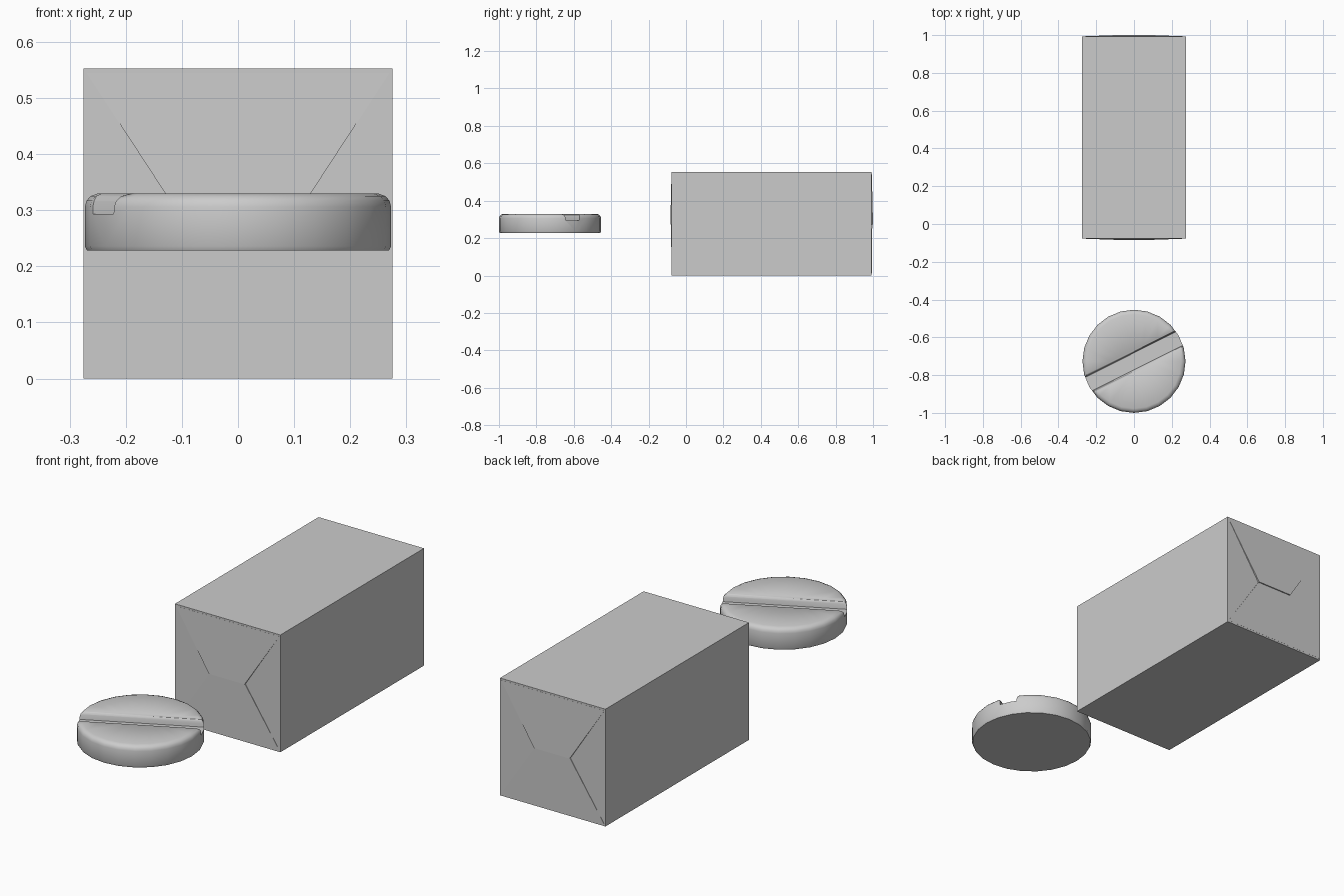
import bpy, bmesh, math
from mathutils import Matrix, Vector

if "Cube" in bpy.data.objects:
    bpy.data.objects.remove(bpy.data.objects["Cube"])


def make_object(name, bm):
    bmesh.ops.recalc_face_normals(bm, faces=bm.faces[:])
    mesh = bpy.data.meshes.new(name)
    bm.to_mesh(mesh)
    bm.free()
    ob = bpy.data.objects.new(name, mesh)
    bpy.context.collection.objects.link(ob)
    return ob


def smooth(ob, angle):
    bpy.ops.object.select_all(action='DESELECT')
    ob.select_set(True)
    bpy.context.view_layer.objects.active = ob
    bpy.ops.object.shade_smooth_by_angle(angle=math.radians(angle))


# Wrapped block
HALF, TOP, Y0, Y1 = 0.275, 0.553, -0.077, 0.993
bm = bmesh.new()
bmesh.ops.create_cube(bm, size=1, matrix=Matrix.Translation((0, (Y0 + Y1) / 2, TOP / 2))
                      @ Matrix.Diagonal((2 * HALF, Y1 - Y0, TOP, 1)))
make_object("wrapped_block", bm)


# Folded paper flaps: thin wedges tapering out towards the block edges
def flap(name, z_edge, z_tip, thickness, y_face, out):
    bm = bmesh.new()
    outline = [(-0.27, z_edge), (0.27, z_edge), (0.093, z_tip), (-0.093, z_tip)]
    back = [bm.verts.new((x, y_face - out * 0.002, z)) for x, z in outline]
    front = [bm.verts.new((x, y_face + out * (0.0005 if i < 2 else thickness), z))
             for i, (x, z) in enumerate(outline)]
    bm.faces.new(front)
    bm.faces.new(back[::-1])
    for i in range(4):
        j = (i + 1) % 4
        bm.faces.new((back[i], back[j], front[j], front[i]))
    make_object(name, bm)


for end, y_face, out in (("front", Y0, -1), ("back", Y1, 1)):
    flap(end + "_lower_flap", 0.008, 0.273, 0.003, y_face, out)
    flap(end + "_upper_flap", 0.545, 0.274, 0.007, y_face, out)

# Round tablet: lathed profile with a rounded upper rim
CENTER, R, SIDES = -0.727, 0.273, 24
profile = [(0, 0.228), (0.269, 0.228), (R, 0.236), (R, 0.306), (0.270, 0.317),
           (0.263, 0.325), (0.250, 0.330), (0, 0.330)]
bm = bmesh.new()
verts = [bm.verts.new((r, 0, z)) for r, z in profile]
edges = [bm.edges.new(pair) for pair in zip(verts, verts[1:])]
bmesh.ops.spin(bm, geom=verts + edges, cent=(0, 0, 0), axis=(0, 0, 1),
               angle=2 * math.pi, steps=SIDES)
bmesh.ops.remove_doubles(bm, verts=bm.verts[:], dist=1e-5)
tablet = make_object("tablet", bm)
tablet.location.y = CENTER

# Score groove cutter: trough section with rounded lips, run across the tablet
side = [(0.040, 0.293), (0.043, 0.316), (0.047, 0.324), (0.056, 0.330), (0.060, 0.36)]
section = side + [(-a, z) for a, z in reversed(side)]
bm = bmesh.new()
face = bm.faces.new([bm.verts.new((-0.4, a, z)) for a, z in section])
ext = bmesh.ops.extrude_face_region(bm, geom=[face])
bmesh.ops.translate(bm, vec=Vector((0.8, 0, 0)),
                    verts=[v for v in ext["geom"] if isinstance(v, bmesh.types.BMVert)])
cutter = make_object("groove_cutter", bm)
cutter.location.y = CENTER
cutter.rotation_euler.z = math.radians(26.6)

cut = tablet.modifiers.new("groove", 'BOOLEAN')
cut.operation = 'DIFFERENCE'
cut.solver = 'EXACT'
cut.object = cutter
bpy.context.view_layer.objects.active = tablet
bpy.ops.object.modifier_apply(modifier=cut.name)
bpy.data.objects.remove(cutter)
smooth(tablet, 50)
